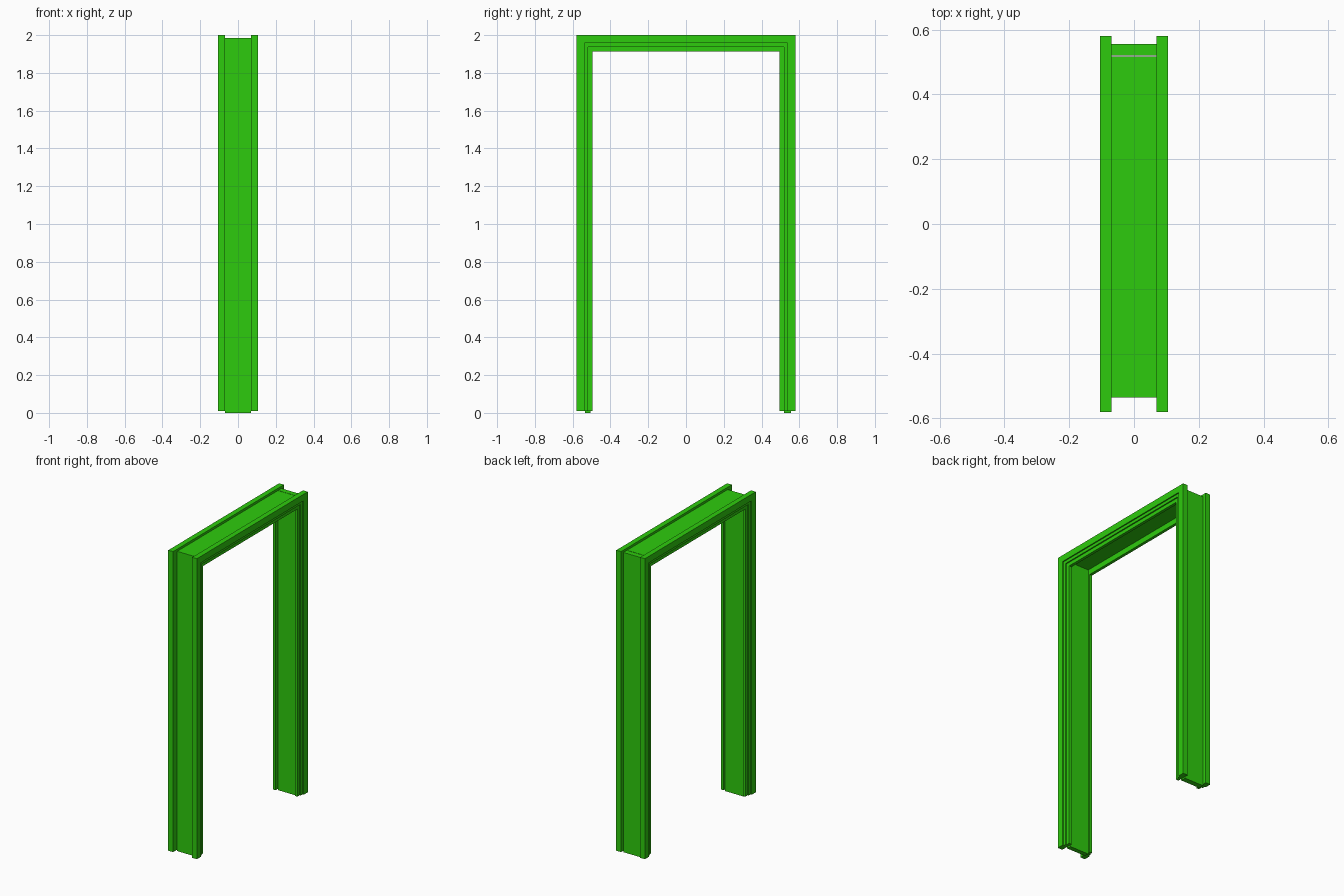
import bpy
import bmesh

if "Cube" in bpy.data.objects:
    bpy.data.objects.remove(bpy.data.objects["Cube"], do_unlink=True)

green = bpy.data.materials.new("bright_green")
green.use_nodes = True
color = (0.027, 0.6, 0.004, 1)
green.diffuse_color = color
green.node_tree.nodes["Principled BSDF"].inputs["Base Color"].default_value = color

HALF_SPAN = 0.58     # outer edge of the trim
HALF_JAMB = 0.07     # half depth of the jamb boards
TOP = 2.0
TRIM_BOTTOM = 0.01


def finish(name, bm):
    bmesh.ops.recalc_face_normals(bm, faces=bm.faces)
    mesh = bpy.data.meshes.new(name)
    bm.to_mesh(mesh)
    bm.free()
    mesh.materials.append(green)
    obj = bpy.data.objects.new(name, mesh)
    bpy.context.collection.objects.link(obj)
    return obj


def board(name, y0, y1, z0, z1):
    bm = bmesh.new()
    bmesh.ops.create_cube(bm, size=1)
    for v in bm.verts:
        v.co.x *= 2 * HALF_JAMB
        v.co.y = y0 + (v.co.y + 0.5) * (y1 - y0)
        v.co.z = z0 + (v.co.z + 0.5) * (z1 - z0)
    return finish(name, bm)


def trim(name, side):
    # Stepped section: (inset from outer edge, distance from wall centre)
    section = [(0, HALF_JAMB), (0, 0.105), (0.043, 0.105), (0.043, 0.097),
               (0.062, 0.097), (0.062, 0.089), (0.086, 0.089), (0.086, HALF_JAMB)]
    bm = bmesh.new()
    rings = []
    # Mitred sweep up one leg, across the head and down the other leg
    for end, at_top in ((-1, False), (-1, True), (1, True), (1, False)):
        rings.append([bm.verts.new((side * x, end * (HALF_SPAN - inset),
                                    TOP - inset if at_top else TRIM_BOTTOM))
                      for inset, x in section])
    count = len(section)
    for a, b in zip(rings, rings[1:]):
        for i in range(count):
            j = (i + 1) % count
            bm.faces.new((a[i], a[j], b[j], b[i]))
    bm.faces.new(rings[0])
    bm.faces.new(rings[-1])
    return finish(name, bm)


# Jamb boards
board("front_jamb", -0.536, -0.506, 0, 1.95)
board("back_jamb", 0.52, 0.555, 0, 1.985)
board("head_jamb", -0.536, 0.517, 1.95, 1.985)

# Stepped trim on both faces of the wall
trim("left_trim", 1)
trim("right_trim", -1)
